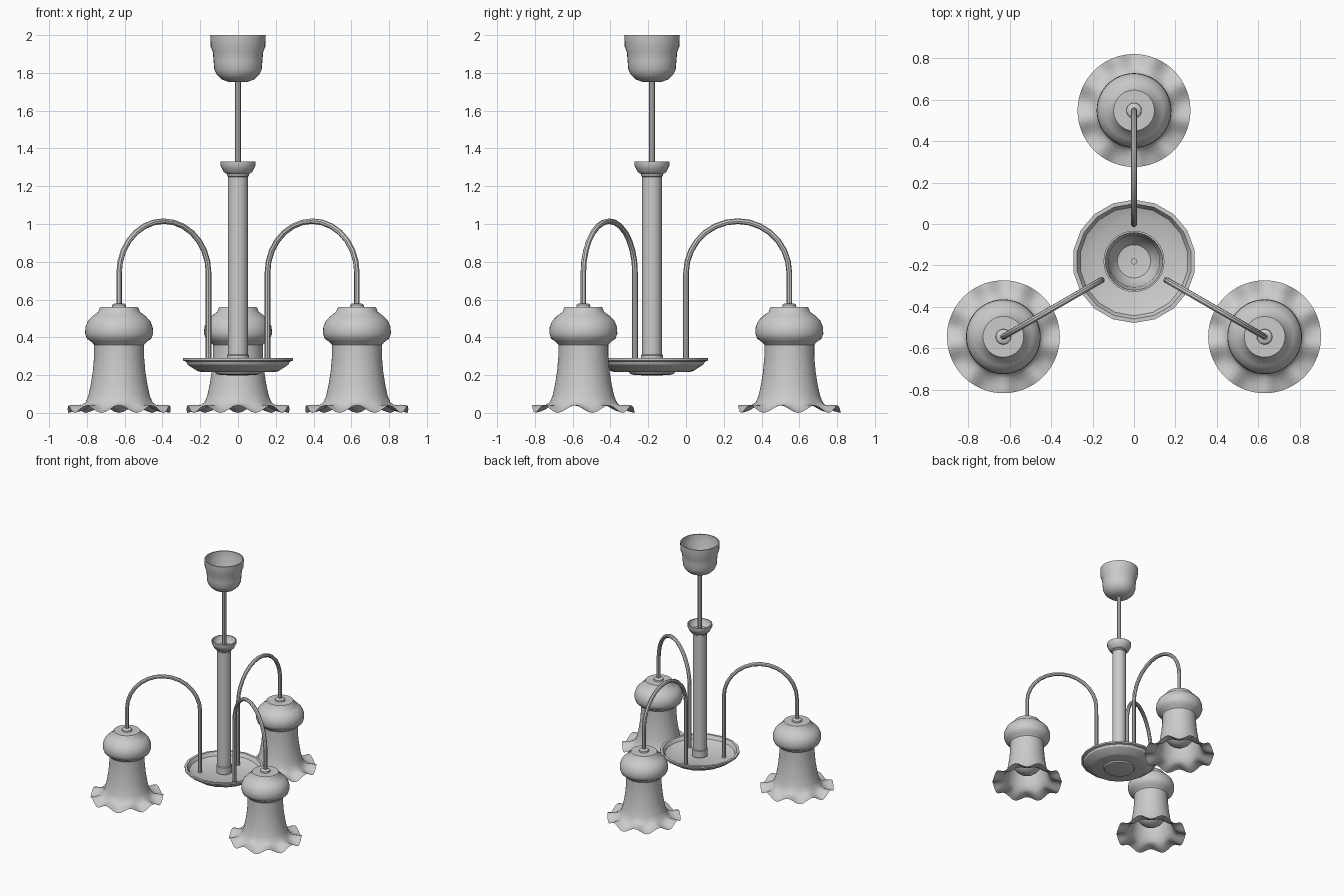
import bpy, bmesh
from math import sin, cos, pi, radians
from mathutils import Vector

cube = bpy.data.objects.get("Cube")
if cube:
    bpy.data.objects.remove(cube)

AXIS = Vector((0, -0.18, 0))      # vertical axis of the stem
REACH, ROOT = 0.727, 0.18         # radial distance of shade and arm foot
WAVES = 9                         # ruffles on each shade

grey = bpy.data.materials.new("light_grey")
grey.use_nodes = True
grey.diffuse_color = (0.6, 0.6, 0.6, 1)
grey.node_tree.nodes["Principled BSDF"].inputs["Base Color"].default_value = (0.6, 0.6, 0.6, 1)


def finish(obj, angle=40):
    obj.data.materials.append(grey)
    bpy.ops.object.select_all(action="DESELECT")
    obj.select_set(True)
    bpy.context.view_layer.objects.active = obj
    bpy.ops.object.shade_smooth_by_angle(angle=radians(angle))
    return obj


def lathe(name, profile, centre, sides=32, ruffle=None, angle=40):
    """Revolve (radius, height) points; radius 0 closes to a pole."""
    bm = bmesh.new()
    rings = []
    for r, z in profile:
        if r == 0:
            rings.append([bm.verts.new((0, 0, z))] * sides)
            continue
        ring = []
        for i in range(sides):
            a = 2 * pi * i / sides - pi / 2
            lift = ruffle(r, z, a) if ruffle else 0
            ring.append(bm.verts.new((r * cos(a), r * sin(a), z + lift)))
        rings.append(ring)
    for low, high in zip(rings, rings[1:]):
        for i in range(sides):
            j = (i + 1) % sides
            corners = list(dict.fromkeys((low[i], low[j], high[j], high[i])))
            if len(corners) > 2:
                bm.faces.new(corners)
    bmesh.ops.recalc_face_normals(bm, faces=bm.faces)
    mesh = bpy.data.meshes.new(name)
    bm.to_mesh(mesh)
    bm.free()
    obj = bpy.data.objects.new(name, mesh)
    obj.location = centre
    bpy.context.collection.objects.link(obj)
    return finish(obj, angle)


def tube(name, points, radius):
    curve = bpy.data.curves.new(name, "CURVE")
    curve.dimensions = "3D"
    curve.bevel_depth = radius
    curve.bevel_resolution = 2
    curve.use_fill_caps = True
    spline = curve.splines.new("POLY")
    spline.points.add(len(points) - 1)
    for p, co in zip(spline.points, points):
        p.co = (*co, 1)
    obj = bpy.data.objects.new(name, curve)
    bpy.context.collection.objects.link(obj)
    bpy.ops.object.select_all(action="DESELECT")
    obj.select_set(True)
    bpy.context.view_layer.objects.active = obj
    bpy.ops.object.convert(target="MESH")
    return finish(bpy.context.object)


def ruffle(r, z, a):
    """Wavy hem that fades out towards the waist of the shade."""
    fade = min(1, max(0, (r - 0.175) / 0.07)) if z < 0.2 else 0
    return 0.02 * fade * cos(WAVES * (a + pi / 2))


# Ceiling cup, open at the top
lathe("ceiling_cup", [(0, 1.75), (0.05, 1.752), (0.085, 1.765), (0.112, 1.79),
                      (0.126, 1.82), (0.129, 1.86), (0.133, 1.91), (0.145, 1.94),
                      (0.147, 2.0), (0.138, 2.0), (0.136, 1.94), (0.124, 1.91),
                      (0.118, 1.82), (0.08, 1.775), (0, 1.765)], AXIS)

# Hanging rod, column, collar
tube("hanging_rod", [AXIS + Vector((0, 0, z)) for z in (1.27, 1.775)], 0.016)
lathe("column", [(0, 0.25), (0.058, 0.25), (0.058, 0.305), (0.053, 0.31), (0.053, 1.25),
                 (0.058, 1.255), (0.058, 1.27), (0, 1.27)], AXIS, 24)
lathe("collar_cup", [(0, 1.262), (0.058, 1.264), (0.076, 1.275), (0.087, 1.298),
                     (0.093, 1.31), (0.093, 1.332), (0.086, 1.332), (0.08, 1.3),
                     (0.06, 1.28), (0, 1.278)], AXIS, 24)

# Dish with a faceted rim and a boss underneath
lathe("dish", [(0, 0.215), (0.2, 0.217), (0.22, 0.222), (0.272, 0.256), (0.28, 0.272),
               (0.297, 0.277), (0.297, 0.29), (0.278, 0.29), (0.262, 0.262),
               (0.205, 0.238), (0, 0.235)], AXIS, 18, angle=30)
lathe("dish_boss", [(0, 0.198), (0.09, 0.2), (0.115, 0.206), (0.125, 0.22), (0, 0.222)], AXIS)

# Three arms, each carrying a shade and a bulb
SHADE = [(0, 0.56), (0.098, 0.56), (0.104, 0.552), (0.11, 0.535), (0.14, 0.513),
         (0.165, 0.487), (0.178, 0.455), (0.18, 0.42), (0.17, 0.392), (0.145, 0.375),
         (0.132, 0.36), (0.132, 0.3), (0.139, 0.22), (0.15, 0.15), (0.163, 0.09),
         (0.178, 0.055), (0.2, 0.035), (0.235, 0.026), (0.272, 0.02)]
BULB = [(0, 0.09)] + [(0.12 * sin(t * pi / 12), 0.21 - 0.12 * cos(t * pi / 12))
                      for t in range(1, 10)] + [(0.05, 0.35), (0.045, 0.55), (0, 0.55)]

for side, degrees in (("back", 90), ("right", 210), ("left", 330)):
    out = Vector((cos(radians(degrees)), sin(radians(degrees)), 0))
    foot, tip = AXIS + out * ROOT, AXIS + out * REACH
    mid, half = (foot + tip) / 2, (REACH - ROOT) / 2
    path = [foot + Vector((0, 0, 0.23))]
    for i in range(15):
        a = pi * i / 14
        path.append(mid - out * half * cos(a) + Vector((0, 0, 0.74 + 0.275 * sin(a))))
    path.append(tip + Vector((0, 0, 0.55)))
    tube("arm_" + side, path, 0.015)
    lathe("shade_" + side, SHADE, tip, 72, ruffle)
    lathe("shade_cap_" + side, [(0, 0.58), (0.025, 0.58), (0.036, 0.572), (0.038, 0.555)], tip, 20)
    lathe("bulb_" + side, BULB, tip, 24)
